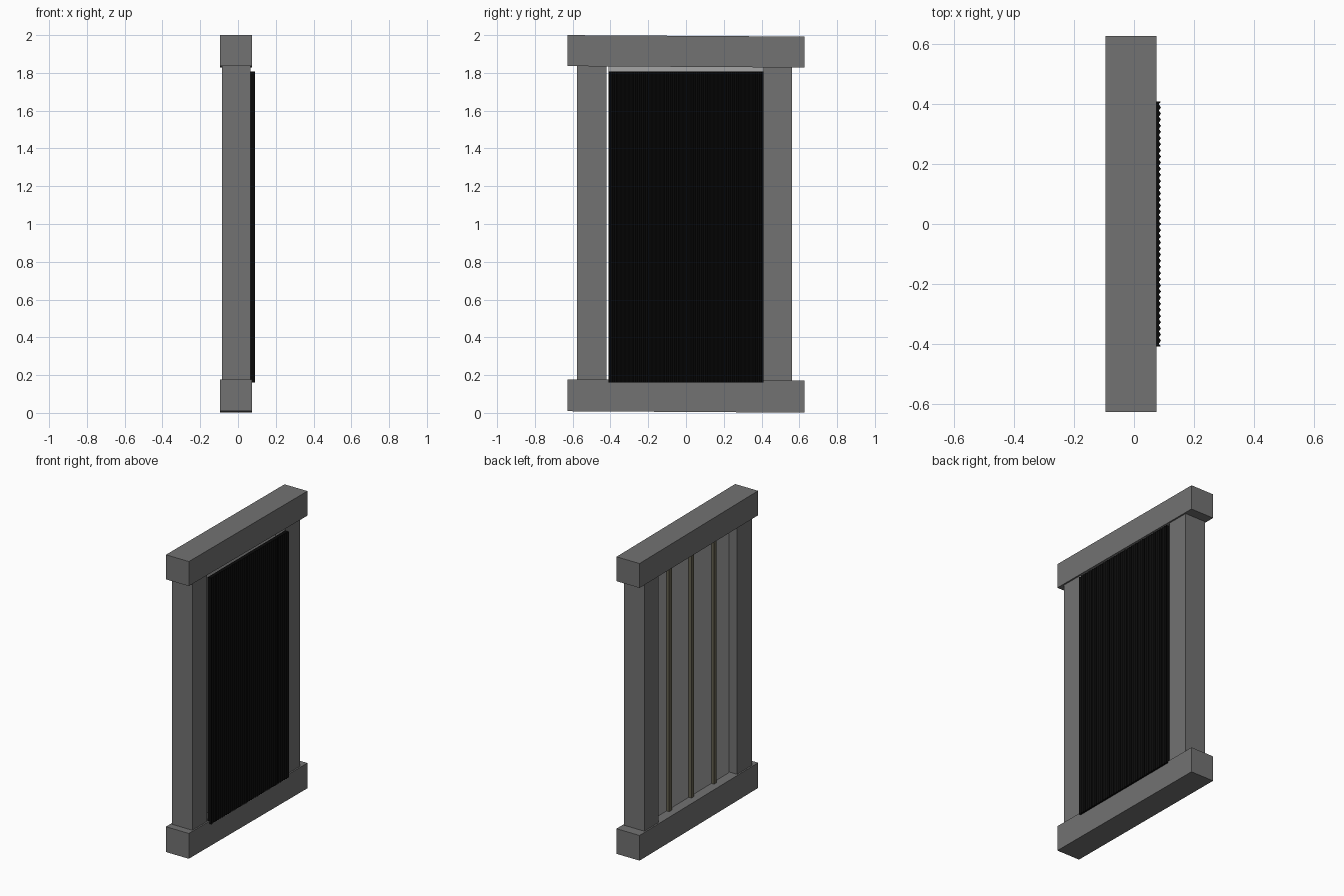
import bpy, bmesh, math

if "Cube" in bpy.data.objects:
    bpy.data.objects.remove(bpy.data.objects["Cube"])


def material(name, rgb):
    m = bpy.data.materials.new(name)
    m.diffuse_color = (*rgb, 1.0)
    m.use_nodes = True
    m.node_tree.nodes["Principled BSDF"].inputs["Base Color"].default_value = m.diffuse_color
    return m


stone = material("stone grey", (0.17, 0.17, 0.17))
pale = material("pale grey", (0.38, 0.38, 0.38))
black = material("black", (0.003, 0.003, 0.003))
olive = material("dark olive", (0.13, 0.12, 0.08))


def finish(bm, name, mat):
    bmesh.ops.recalc_face_normals(bm, faces=bm.faces)
    mesh = bpy.data.meshes.new(name)
    bm.to_mesh(mesh)
    bm.free()
    mesh.materials.append(mat)
    obj = bpy.data.objects.new(name, mesh)
    bpy.context.collection.objects.link(obj)
    return obj


def box(name, x, y, z, mat, tilt=0.0):
    """Box from (min, max) ranges, tilted about x through its centre."""
    bm = bmesh.new()
    bmesh.ops.create_cube(bm, size=1)
    for v in bm.verts:
        v.co = [c * (r[1] - r[0]) for c, r in zip(v.co, (x, y, z))]
    obj = finish(bm, name, mat)
    obj.location = [(r[0] + r[1]) / 2 for r in (x, y, z)]
    obj.rotation_euler.x = tilt
    return obj


# Head and foot beams, very slightly out of level
lean = math.radians(-0.35)
box("top_beam", (-0.095, 0.075), (-0.628, 0.628), (1.832, 1.996), stone, lean)
box("bottom_beam", (-0.095, 0.075), (-0.628, 0.628), (0.005, 0.174), stone, lean)

# Side posts
box("left_post", (-0.085, 0.065), (-0.577, -0.42), (0.15, 1.85), stone)
box("right_post", (-0.085, 0.065), (0.41, 0.562), (0.15, 1.85), stone)

# Pale backing board and the upright bars behind it
box("backing_board", (-0.03, -0.01), (-0.41, 0.412), (0.15, 1.85), pale)
for i, y in enumerate((-0.24, 0.0, 0.235)):
    box(f"upright_bar_{i + 1}", (-0.05, -0.03), (y - 0.014, y + 0.014),
        (0.15, 1.85), olive)

# Black ribbed sheet: a zigzag front over a flat back
bm = bmesh.new()
ribs, y0, y1 = 40, -0.41, 0.41
outline = [(0.062, y0)]
for i in range(2 * ribs + 1):
    outline.append((0.083 if i % 2 else 0.09, y0 + (y1 - y0) * i / (2 * ribs)))
outline.append((0.062, y1))
base = bm.faces.new([bm.verts.new((x, y, 0.16)) for x, y in outline])
side = bmesh.ops.extrude_face_region(bm, geom=[base])["geom"]
bmesh.ops.translate(bm, vec=(0, 0, 1.648),
                    verts=[g for g in side if isinstance(g, bmesh.types.BMVert)])
finish(bm, "ribbed_sheet", black)
